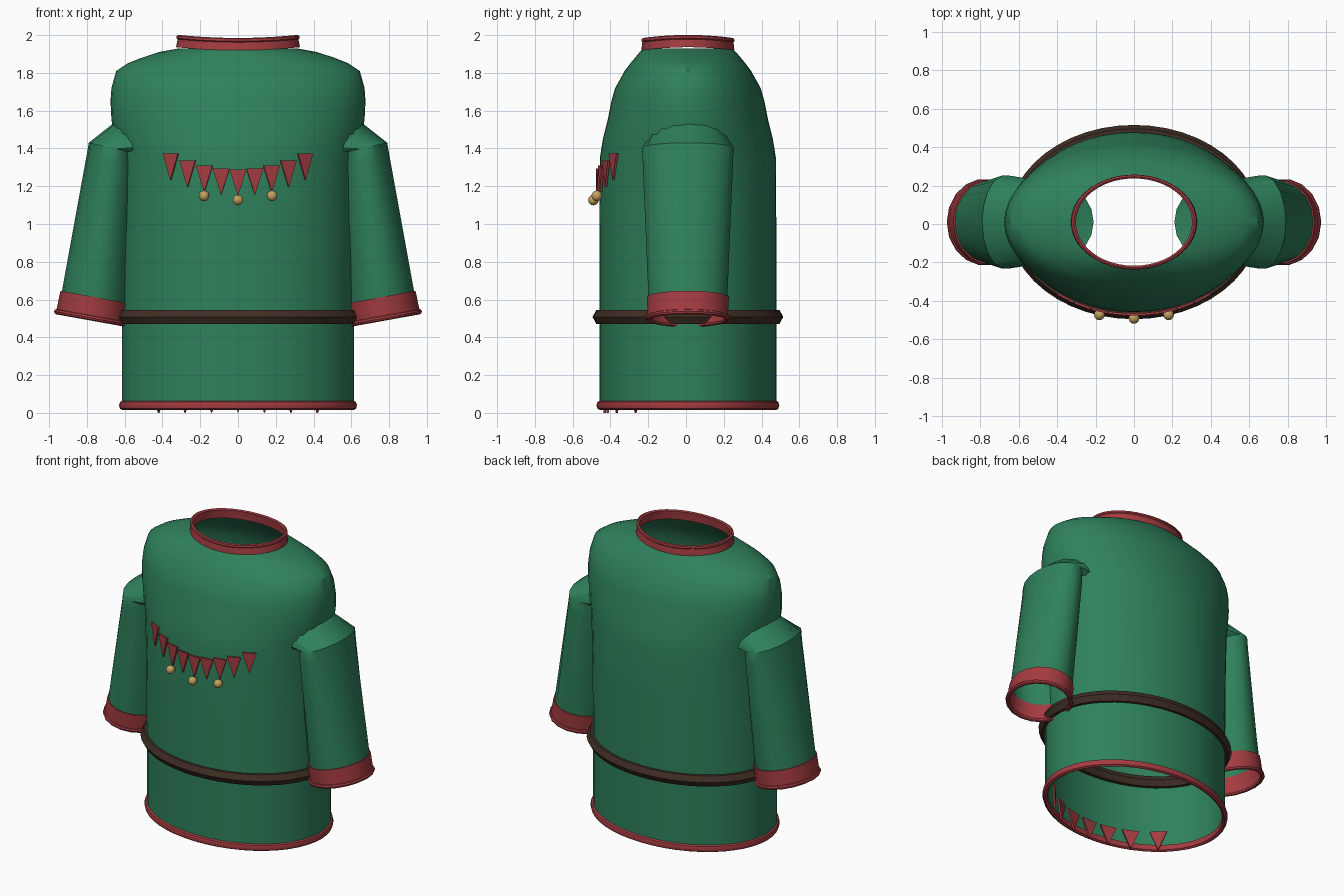
import bpy
import bmesh
from math import sin, cos, tau, sqrt
from mathutils import Vector

cube = bpy.data.objects.get("Cube")
if cube:
    bpy.data.objects.remove(cube, do_unlink=True)

CY = 0.01  # depth offset of the garment axis


def material(name, rgb):
    m = bpy.data.materials.new(name)
    m.use_nodes = True
    m.diffuse_color = (*rgb, 1)
    m.node_tree.nodes["Principled BSDF"].inputs["Base Color"].default_value = (*rgb, 1)
    return m


GREEN = material("green_cloth", (0.028, 0.22, 0.105))
RED = material("red_trim", (0.37, 0.045, 0.052))
BROWN = material("brown_leather", (0.05, 0.027, 0.018))
GOLD = material("gold", (0.55, 0.36, 0.12))


def finish(name, bm, mat, angle=0.7):
    bmesh.ops.recalc_face_normals(bm, faces=bm.faces)
    mesh = bpy.data.meshes.new(name)
    bm.to_mesh(mesh)
    bm.free()
    mesh.materials.append(mat)
    obj = bpy.data.objects.new(name, mesh)
    bpy.context.collection.objects.link(obj)
    bpy.ops.object.select_all(action="DESELECT")
    obj.select_set(True)
    bpy.context.view_layer.objects.active = obj
    bpy.ops.object.shade_smooth_by_angle(angle=angle)
    return obj


def skin(name, rows, mat, wrap=False, angle=0.7):
    """Join closed rings of points; wrap also joins the last ring to the first."""
    bm = bmesh.new()
    rings = [[bm.verts.new(p) for p in row] for row in rows]
    pairs = list(zip(rings, rings[1:])) + ([(rings[-1], rings[0])] if wrap else [])
    for a, b in pairs:
        for i in range(len(a)):
            j = (i + 1) % len(a)
            bm.faces.new((a[i], a[j], b[j], b[i]))
    return finish(name, bm, mat, angle)


def oval(z, rx, ry, lift=0, n=48):
    """Horizontal ellipse, optionally raised towards its sides."""
    return [(rx * cos(tau * i / n), CY + ry * sin(tau * i / n),
             z + lift * cos(tau * i / n) ** 2) for i in range(n)]


def oval_band(name, z, rx, ry, r, rz, mat, sides=8):
    rows = []
    for k in range(sides):
        d = r * cos(tau * k / sides)
        rows.append(oval(z + rz * sin(tau * k / sides), rx + d, ry + d))
    return skin(name, rows, mat, wrap=True)


# Tunic body, open at the hem and neck
body = [(0.03, 0.615, 0.468), (0.5, 0.615, 0.468), (1.0, 0.618, 0.468),
        (1.35, 0.63, 0.466), (1.45, 0.65, 0.45), (1.55, 0.67, 0.425),
        (1.65, 0.675, 0.405), (1.72, 0.67, 0.385), (1.81, 0.645, 0.335),
        (1.85, 0.585, 0.305), (1.88, 0.51, 0.28), (1.91, 0.42, 0.255),
        (1.93, 0.31, 0.235)]
skin("tunic_body", [oval(*ring) for ring in body], GREEN)

# Hem, belt and collar
oval_band("hem_trim", 0.04, 0.612, 0.466, 0.018, 0.025, RED)
oval_band("belt", 0.508, 0.615, 0.465, 0.04, 0.042, BROWN, 6)
collar = [(1.92, 0.328, 0.246), (1.95, 0.322, 0.243), (1.962, 0.32, 0.241),
          (1.968, 0.326, 0.247), (1.98, 0.324, 0.245), (1.985, 0.313, 0.236),
          (1.978, 0.302, 0.227), (1.965, 0.304, 0.229), (1.92, 0.306, 0.232)]
skin("collar", [oval(z, rx, ry, 0.016) for z, rx, ry in collar], RED, wrap=True)


def sleeve_ring(side, outer, inner, ry, grow=0, n=18):
    """Tilted ellipse from its outermost and innermost (x, z) points."""
    o, i = Vector((outer[0], 0, outer[1])), Vector((inner[0], 0, inner[1]))
    mid, half = (o + i) / 2, (o - i) / 2
    half *= 1 + grow / half.length
    row = []
    for k in range(n):
        a = tau * k / n
        p = mid + half * cos(a)
        row.append((side * p.x, CY + (ry + grow) * sin(a), p.z))
    return row


# Sleeves, running into the body, with cuffs and rolled edges
CUFF_TOP = ((0.932, 0.645), (0.58, 0.58), 0.212)
CUFF_END = ((0.955, 0.535), (0.595, 0.47), 0.207)
for side, label in ((1, "left"), (-1, "right")):
    arm = [((0.6, 1.58), (0.21, 1.30), 0.2), ((0.79, 1.43), (0.545, 1.375), 0.245),
           ((0.802, 1.36), (0.54, 1.3), 0.243), CUFF_TOP, CUFF_END]
    skin(label + "_sleeve", [sleeve_ring(side, *ring) for ring in arm], GREEN)
    cuff = [sleeve_ring(side, *CUFF_TOP, -0.004), sleeve_ring(side, *CUFF_TOP, 0.008),
            sleeve_ring(side, *CUFF_END, 0.008), sleeve_ring(side, *CUFF_END, -0.006)]
    skin(label + "_cuff", cuff, RED, wrap=True)
    rim = []
    for k in range(8):
        a = tau * k / 8
        drop = 0.014 * sin(a)
        ring = [(x + 0.18 * side * -drop, y, z + drop)
                for x, y, z in sleeve_ring(side, *CUFF_END, 0.005 + 0.014 * cos(a))]
        rim.append(ring)
    skin(label + "_cuff_rim", rim, RED, wrap=True)


def pennant(name, x, top, rx, ry, width, height):
    """Thin hanging triangle set tangent to the front of an ellipse."""
    y = -ry * sqrt(1 - (x / rx) ** 2)
    normal = Vector((x / rx ** 2, y / ry ** 2, 0)).normalized()
    along = Vector((-normal.y, normal.x, 0)) * width / 2
    base = Vector((x, y + CY, top))
    bm = bmesh.new()
    tri = [base - along, base + along, base - Vector((0, 0, height))]
    front = [bm.verts.new(p + normal * 0.006) for p in tri]
    back = [bm.verts.new(p - normal * 0.006) for p in tri]
    bm.faces.new(front)
    bm.faces.new(back[::-1])
    for i in range(3):
        j = (i + 1) % 3
        bm.faces.new((front[i], back[i], back[j], front[j]))
    finish(name, bm, RED, 0.3)


# Chest bunting and the row hanging inside the front hem
for i in range(-4, 5):
    x = i * 0.089
    pennant(f"chest_pennant_{i + 5}", x, 1.288 + 0.67 * x * x, 0.625, 0.48, 0.09, 0.14)
for i in range(-3, 4):
    pennant(f"hem_pennant_{i + 4}", i * 0.14, 0.13, 0.54, 0.44, 0.11, 0.13)


def ball(name, loc, r):
    bm = bmesh.new()
    bmesh.ops.create_uvsphere(bm, u_segments=16, v_segments=10, radius=r)
    bmesh.ops.translate(bm, verts=bm.verts, vec=loc)
    return finish(name, bm, GOLD)


# Bells below the bunting
for i in (-1, 0, 1):
    ball(f"bell_{i + 2}", (i * 0.18, -0.49 + 0.018 * abs(i), 1.127 + 0.022 * abs(i)), 0.028)

# Small fastener on the inside of the belt
bm = bmesh.new()
bmesh.ops.create_cube(bm, size=1)
bmesh.ops.scale(bm, verts=bm.verts, vec=(0.03, 0.08, 0.06))
bmesh.ops.translate(bm, verts=bm.verts, vec=(0.545, -0.17, 0.51))
finish("belt_fastener", bm, GOLD, 0.3)
